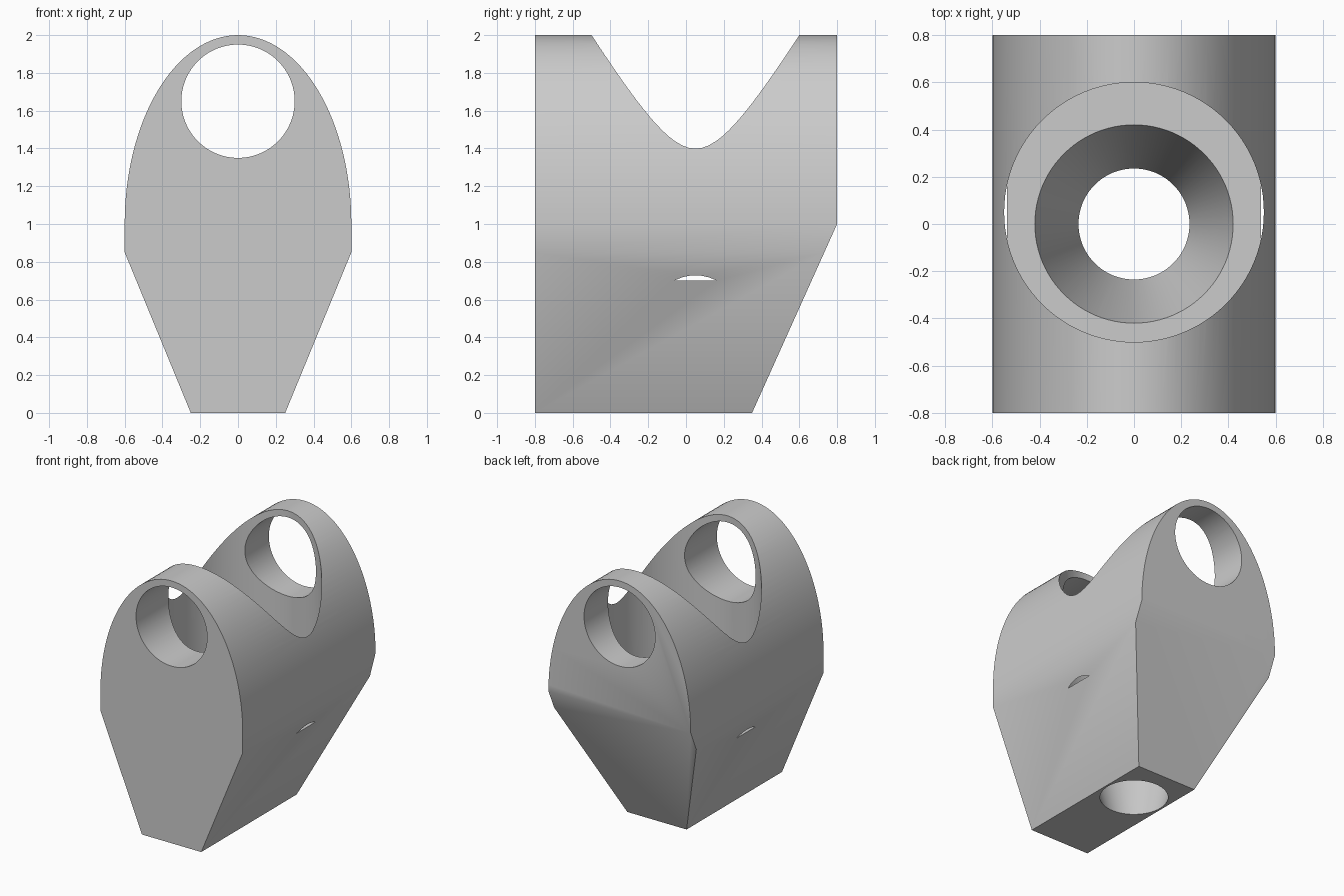
import bpy
import bmesh
from math import cos, sin, pi
from mathutils import Matrix, Vector

cube = bpy.data.objects.get("Cube")
if cube:
    bpy.data.objects.remove(cube, do_unlink=True)

grey = bpy.data.materials.new("light grey")
grey.use_nodes = True
grey.diffuse_color = (0.6, 0.6, 0.6, 1)
grey.node_tree.nodes["Principled BSDF"].inputs["Base Color"].default_value = grey.diffuse_color


def make_object(name, bm):
    bmesh.ops.recalc_face_normals(bm, faces=bm.faces[:])
    mesh = bpy.data.meshes.new(name)
    bm.to_mesh(mesh)
    bm.free()
    mesh.materials.append(grey)
    obj = bpy.data.objects.new(name, mesh)
    bpy.context.collection.objects.link(obj)
    return obj


def drill(name, r_low, r_high, length, matrix):
    """Round cutter, centred on its matrix and running along its local z."""
    bm = bmesh.new()
    bmesh.ops.create_cone(bm, cap_ends=True, segments=96, radius1=r_low,
                          radius2=r_high, depth=length, matrix=matrix)
    cutter = make_object(name, bm)
    cutter.hide_render = True
    return cutter


# Body: half-elliptical top over a tapering base, extruded front to back
ARC = 64
profile = [(-0.6, 0.85), (-0.25, 0), (0.25, 0), (0.6, 0.85)]
profile += [(0.6 * cos(pi * i / ARC), 1 + sin(pi * i / ARC)) for i in range(ARC + 1)]
bm = bmesh.new()
front = bm.faces.new([bm.verts.new((x, -0.8, z)) for x, z in profile])
swept = bmesh.ops.extrude_face_region(bm, geom=[front], use_keep_orig=True)
bmesh.ops.translate(bm, vec=(0, 1.6, 0),
                    verts=[v for v in swept["geom"] if isinstance(v, bmesh.types.BMVert)])

# Sloping lower back
cut = bmesh.ops.bisect_plane(bm, geom=bm.verts[:] + bm.edges[:] + bm.faces[:], dist=1e-4,
                             plane_co=(0, 0.35, 0), plane_no=Vector((0, 1, -0.45)),
                             clear_outer=True)
bmesh.ops.holes_fill(bm, edges=[e for e in bm.edges if e.is_boundary], sides=0)
body = make_object("body", bm)

# Round pit from above, tapered drain through the base, bore through both arches
SLOPE = (0.42 - 0.235) / 0.7
cutters = [
    drill("pit_cutter", 0.55, 0.55, 1.6, Matrix.Translation((0, 0.05, 1.5))),
    drill("drain_cutter", 0.235 - 0.1 * SLOPE, 0.42 + 0.1 * SLOPE, 0.9,
          Matrix.Translation((0, 0, 0.35))),
    drill("bore_cutter", 0.3, 0.3, 2,
          Matrix.Translation((0, 0, 1.65)) @ Matrix.Rotation(pi / 2, 4, "X")),
]
bpy.ops.object.select_all(action="DESELECT")
body.select_set(True)
bpy.context.view_layer.objects.active = body
for cutter in cutters:
    mod = body.modifiers.new(cutter.name, "BOOLEAN")
    mod.operation = "DIFFERENCE"
    mod.solver = "EXACT"
    mod.object = cutter
    bpy.ops.object.modifier_apply(modifier=mod.name)
    bpy.data.objects.remove(cutter, do_unlink=True)

bpy.ops.object.shade_smooth_by_angle(angle=pi / 6)
